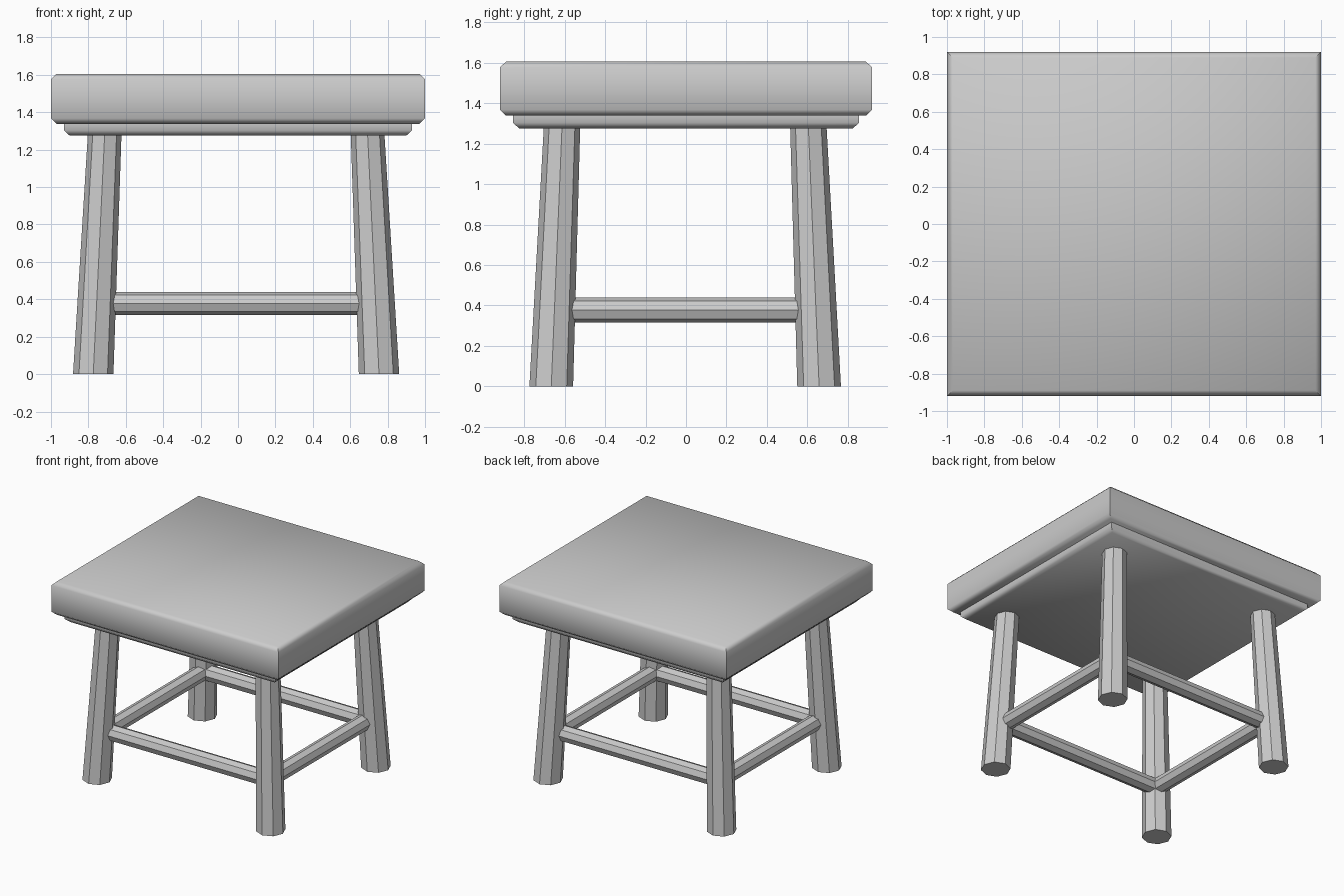
import bpy, bmesh
from math import cos, sin, pi, radians

if "Cube" in bpy.data.objects:
    bpy.data.objects.remove(bpy.data.objects["Cube"])


def loft(name, rings, closed=False, smooth=None):
    """Skin a list of equal-length point rings; cap the ends or close the loop."""
    bm = bmesh.new()
    loops = [[bm.verts.new(p) for p in ring] for ring in rings]
    pairs = list(zip(loops, loops[1:]))
    if closed:
        pairs.append((loops[-1], loops[0]))
    else:
        bm.faces.new(loops[0])
        bm.faces.new(loops[-1])
    for a, b in pairs:
        n = len(a)
        for i in range(n):
            j = (i + 1) % n
            bm.faces.new((a[i], a[j], b[j], b[i]))
    bmesh.ops.recalc_face_normals(bm, faces=bm.faces)
    mesh = bpy.data.meshes.new(name)
    bm.to_mesh(mesh)
    bm.free()
    ob = bpy.data.objects.new(name, mesh)
    bpy.context.collection.objects.link(ob)
    if smooth:
        bpy.ops.object.select_all(action='DESELECT')
        bpy.context.view_layer.objects.active = ob
        ob.select_set(True)
        bpy.ops.object.shade_smooth_by_angle(angle=radians(smooth))
    return ob


CORNERS = [(-1, -1), (1, -1), (1, 1), (-1, 1)]


def rect(hx, hy, z):
    return [(sx * hx, sy * hy, z) for sx, sy in CORNERS]


def octagon(x, y, z, r):
    return [(x + r * cos(k * pi / 4), y + r * sin(k * pi / 4), z) for k in range(8)]


# seat slab, chamfered along its top and bottom rims
loft("seat", [rect(0.97, 0.89, 1.338), rect(1.0, 0.92, 1.367),
              rect(1.0, 0.92, 1.576), rect(0.97, 0.89, 1.605)], smooth=50)

# thin plate under the seat
loft("under_seat_plate", [rect(0.90, 0.825, 1.275), rect(0.93, 0.855, 1.303),
                          rect(0.93, 0.855, 1.34)], smooth=50)

# four splayed, tapered octagonal legs
OX, OY = -0.01, -0.004
for sx, sy in CORNERS:
    name = ("front" if sy < 0 else "back") + ("_left" if sx < 0 else "_right") + "_leg"
    loft(name, [octagon(OX + sx * 0.764, OY + sy * 0.662, 0, 0.108),
                octagon(OX + sx * 0.703, OY + sy * 0.609, 1.28, 0.090)])

# mitred octagonal stretcher frame joining the legs
R, RZ = 0.062, 0.378
frame = []
for sx, sy in CORNERS:
    frame.append([(OX + sx * (0.722 + R * cos(k * pi / 4)),
                   OY + sy * (0.618 + R * cos(k * pi / 4)),
                   RZ + R * sin(k * pi / 4)) for k in range(8)])
loft("stretcher_frame", frame, closed=True)
